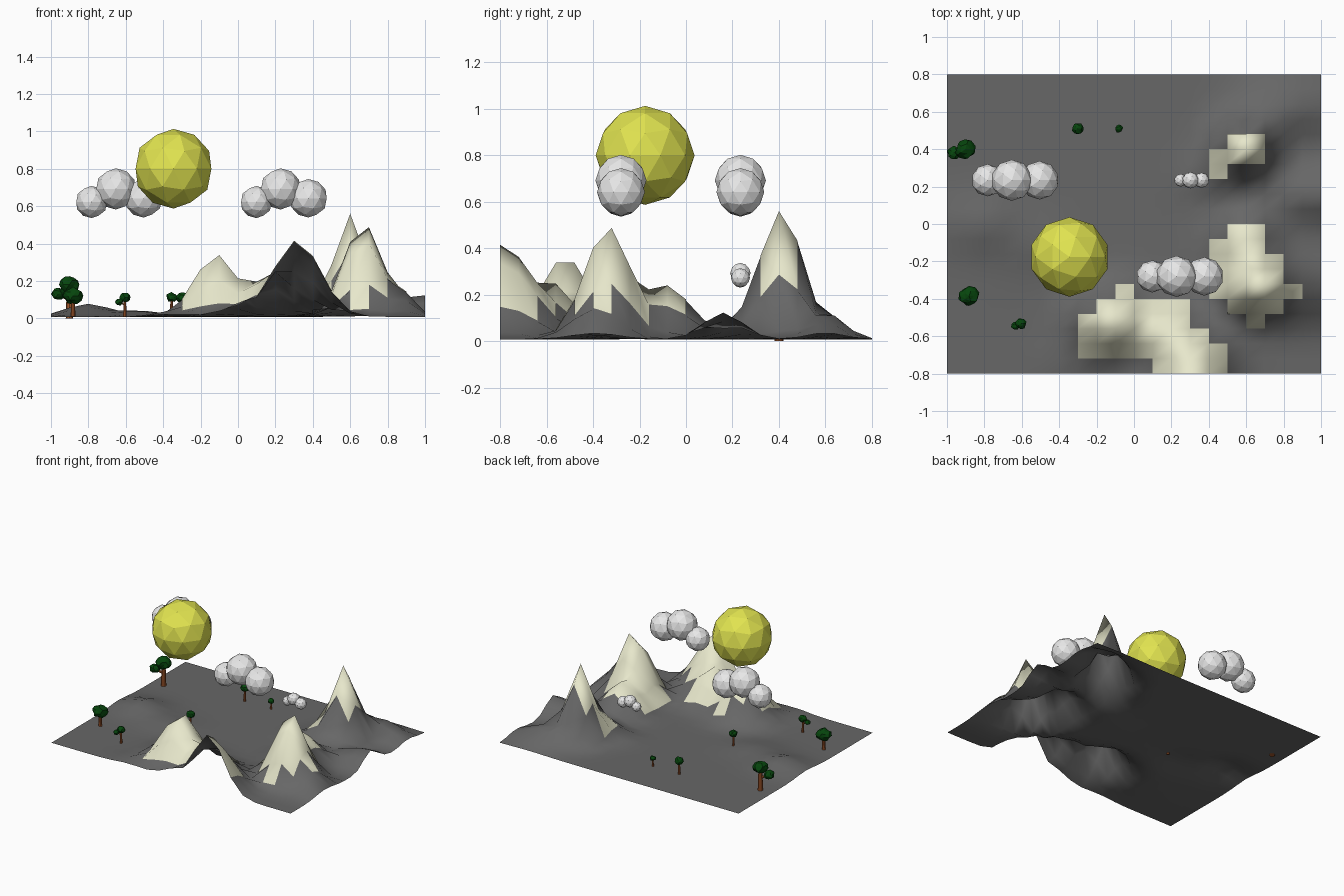
import bpy, bmesh, math, random
from mathutils import Vector

if "Cube" in bpy.data.objects:
    bpy.data.objects.remove(bpy.data.objects["Cube"])
random.seed(4)


def material(name, r, g, b):
    m = bpy.data.materials.new(name)
    m.use_nodes = True
    m.diffuse_color = (r, g, b, 1)
    m.node_tree.nodes["Principled BSDF"].inputs["Base Color"].default_value = (r, g, b, 1)
    return m


rock = material("grey_rock", .135, .135, .135)
snow = material("cream_snow", .8, .8, .6)
yellow = material("sun_yellow", .75, .77, .08)
white = material("cloud_white", .8, .8, .8)
green = material("leaf_green", .002, .06, .004)
brown = material("bark_brown", .38, .1, .025)


def add_object(name, bm, mat):
    mesh = bpy.data.meshes.new(name)
    bm.to_mesh(mesh)
    bm.free()
    mesh.materials.append(mat)
    obj = bpy.data.objects.new(name, mesh)
    bpy.context.collection.objects.link(obj)
    return obj


def ball(name, mat, center, radius, jitter=0, squash=1):
    bm = bmesh.new()
    bmesh.ops.create_icosphere(bm, subdivisions=2, radius=radius)
    for v in bm.verts:
        v.co *= 1 + random.uniform(-jitter, jitter)
        v.co.z *= squash
        v.co += Vector(center)
    return add_object(name, bm, mat)


def stick(name, start, end, r1, r2):
    start, end = Vector(start), Vector(end)
    axis = end - start
    bm = bmesh.new()
    bmesh.ops.create_cone(bm, cap_ends=True, segments=8, radius1=r1, radius2=r2, depth=axis.length)
    turn = Vector((0, 0, 1)).rotation_difference(axis)
    for v in bm.verts:
        v.co = turn @ v.co + (start + end) / 2
    return add_object(name, bm, brown)


# Terrain hills: centre x, centre y, height, spread x, spread y
hills = [
    (-.115, -.52, .35, .115, .11), (.18, -.59, .245, .11, .11),
    (.315, -.8, .405, .125, .15), (.04, -.8, .08, .1, .1),
    (.67, -.335, .5, .105, .1), (.6, -.1, .23, .1, .125),
    (.86, -.39, .15, .075, .1),
    (.6, .41, .55, .085, .095), (.53, .27, .14, .12, .08),
    (.76, .6, .12, .14, .08), (1, .16, .115, .22, .085),
    (-.8, 0, .07, .12, .1), (-.55, -.1, .035, .15, .1), (-.35, -.72, .03, .1, .07),
]


def height(x, y):
    total = sum((h * math.exp(-((x - cx) / sx) ** 2 / 2 - ((y - cy) / sy) ** 2 / 2)) ** 3
                for cx, cy, h, sx, sy in hills)
    return .008 + total ** (1 / 3)


# Snow cover: grid row from the front, first column, end column
snow_runs = [
    (0, 11, 15), (1, 7, 15), (2, 7, 14), (3, 7, 13), (4, 8, 13), (5, 9, 10),
    (3, 16, 17), (4, 15, 18), (5, 14, 19), (6, 14, 18), (7, 14, 18),
    (8, 14, 17), (9, 15, 17), (13, 14, 15), (14, 14, 17), (15, 15, 17),
]


def snowy(f):
    c = f.calc_center_median()
    col, row = math.floor((c.x + 1) / .1), math.floor((c.y + .8) / .08)
    return any(r == row and a <= col < b for r, a, b in snow_runs)


def land(name, mat, lift, snow_only):
    bm = bmesh.new()
    bmesh.ops.create_grid(bm, x_segments=20, y_segments=20, size=1)
    for v in bm.verts:
        v.co.y *= .8
        v.co.z = height(v.co.x, v.co.y) + lift
    for f in bm.faces:
        f.smooth = True
    if snow_only:
        bare = [f for f in bm.faces if not snowy(f)]
        bmesh.ops.delete(bm, geom=bare, context='FACES')
    add_object(name, bm, mat)


# Rock ground with a thin snow sheet over the peaks
land("terrain", rock, 0, False)
land("snow_cover", snow, .005, True)

# Sun
ball("sun", yellow, (-.345, -.176, .8), .213)


# Clouds: three balls each
def cloud(name, x, y, z, s):
    puffs = (("small", -.13, -.07, .086), ("middle", 0, 0, .11), ("large", .148, -.05, .103))
    for part, dx, dz, r in puffs:
        ball(f"{name}_{part}_puff", white, (x + dx * s, y, z + dz * s), r * s)


cloud("left_sky_cloud", -.653, .234, .692, 1)
cloud("right_sky_cloud", .228, -.28, .692, 1)
cloud("low_cloud", .302, .234, .293, .4)


# Trees: trunk, crown and an optional side branch with its own crown
def tree(name, x, y, foot, z, r, trunk, side=None):
    stick(name + "_trunk", (x, y, foot), (x, y, z), trunk, trunk * .7)
    ball(name + "_crown", green, (x, y, z), r, .14, .88)
    if side:
        dx, dy, dz, sr = side
        tip = (x + dx, y + dy, z + dz)
        stick(name + "_branch", (x, y, z + dz * 1.6), tip, trunk * .5, trunk * .35)
        ball(name + "_side_crown", green, tip, sr, .14, .88)


tree("tall_tree", -.902, .4, 0, .18, .051, .019, (-.06, -.02, -.05, .036))
tree("round_tree", -.882, -.385, .009, .12, .051, .013)
tree("forked_tree", -.605, -.532, .009, .112, .029, .009, (-.03, -.012, -.025, .021))
tree("middle_tree", -.355, -.06, .009, .113, .029, .009)
tree("back_tree", -.3, .51, .009, .11, .031, .009)
tree("tiny_tree", -.08, .51, .009, .07, .021, .007)
